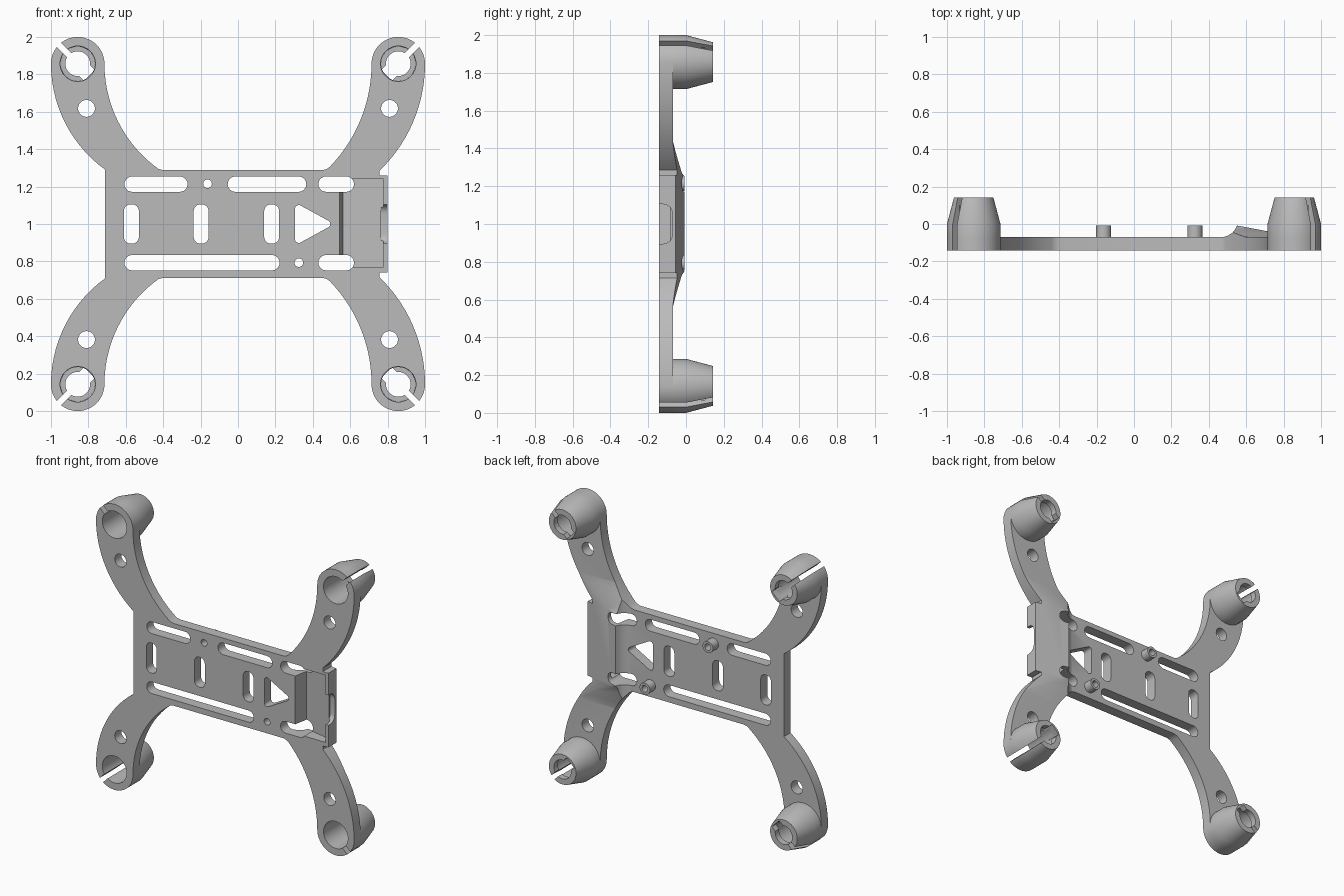
import bpy, bmesh, math
from mathutils import Matrix, Vector

if "Cube" in bpy.data.objects:
    bpy.data.objects.remove(bpy.data.objects["Cube"])

FRONT, BACK = -0.143, -0.07      # front and rear faces of the plate
MX, MZ, MR = 0.857, 1.857, 0.143  # motor mount centre and radius

grey = bpy.data.materials.new("plain grey")
grey.use_nodes = True
grey.diffuse_color = (0.5, 0.5, 0.5, 1)
grey.node_tree.nodes["Principled BSDF"].inputs["Base Color"].default_value = (0.5, 0.5, 0.5, 1)


def make(name, bm):
    bmesh.ops.recalc_face_normals(bm, faces=bm.faces)
    mesh = bpy.data.meshes.new(name)
    bm.to_mesh(mesh)
    bm.free()
    mesh.materials.append(grey)
    obj = bpy.data.objects.new(name, mesh)
    bpy.context.collection.objects.link(obj)
    return obj


def prism(name, pts, a, b, axis="y"):
    """Extrude a flat profile from a to b along one axis."""
    place = {"x": lambda u, v, t: (t, u, v),
             "y": lambda u, v, t: (u, t, v),
             "z": lambda u, v, t: (u, v, t)}[axis]
    bm = bmesh.new()
    lo, hi = [[bm.verts.new(place(u, v, t)) for u, v in pts] for t in (a, b)]
    bm.faces.new(lo)
    bm.faces.new(hi)
    n = len(pts)
    for i in range(n):
        j = (i + 1) % n
        bm.faces.new((lo[i], lo[j], hi[j], hi[i]))
    return make(name, bm)


def lathe(name, cx, cz, profile, n=48):
    """Solid of revolution about a y-aligned axis; profile holds (radius, y)."""
    bm = bmesh.new()
    rings = [[bm.verts.new((cx + r * math.cos(k * math.tau / n), y,
                            cz + r * math.sin(k * math.tau / n))) for k in range(n)]
             for r, y in profile]
    for p, q in zip(rings, rings[1:]):
        for k in range(n):
            bm.faces.new((p[k], p[k - 1], q[k - 1], q[k]))
    bm.faces.new(rings[0])
    bm.faces.new(rings[-1])
    return make(name, bm)


def boolean(obj, tool, op="DIFFERENCE"):
    mod = obj.modifiers.new("cut", "BOOLEAN")
    mod.operation, mod.solver, mod.object = op, "EXACT", tool
    bpy.context.view_layer.objects.active = obj
    bpy.ops.object.modifier_apply(modifier=mod.name)
    bpy.data.objects.remove(tool)


def rounded(corners, r, n=6):
    """Round each corner of a counter-clockwise convex polygon."""
    out, m = [], len(corners)
    for i, (x, z) in enumerate(corners):
        (px, pz), (qx, qz) = corners[i - 1], corners[(i + 1) % m]
        a0 = math.atan2(z - pz, x - px) - math.pi / 2
        turn = (math.atan2(qz - z, qx - x) - math.pi / 2 - a0) % math.tau
        mid, d = a0 + turn / 2, r / math.cos(turn / 2)
        cx, cz = x - d * math.cos(mid), z - d * math.sin(mid)
        out += [(cx + r * math.cos(a0 + turn * k / n),
                 cz + r * math.sin(a0 + turn * k / n)) for k in range(n + 1)]
    return out


def box(x0, x1, z0, z1):
    return [(x0, z0), (x1, z0), (x1, z1), (x0, z1)]


def diagonal_box(cx, cz, sx, sz, r0, r1, width, y0, y1):
    """Radial cutter pointing to a corner from a mount centre."""
    turn = Matrix.Rotation(math.atan2(sz, sx), 2)
    pts = [Vector((cx, cz)) + turn @ Vector(p) for p in box(r0, r1, -width / 2, width / 2)]
    return prism("cutter", pts, y0, y1)


def arm_edge(side, top_x, base_x, base_z, n=14):
    """Arc that leaves the mount vertically and bends in to the body."""
    dx, dz = top_x - base_x, MZ - base_z
    R = (dx * dx + dz * dz) / (2 * dx)
    end = math.asin(dz / R)
    return [(side * (top_x - R + R * math.cos(end * k / n)), MZ - R * math.sin(end * k / n))
            for k in range(n + 1)]


def cap(side, n=24):
    """Half circle round the mount, from the outer to the inner edge."""
    return [(side * (MX + MR * math.cos(math.pi * k / n)), MZ + MR * math.sin(math.pi * k / n))
            for k in range(1, n)]


# Outline of the plate: upper half, then its mirror
left = arm_edge(-1, MX + MR, 0.71, 1.29)[::-1] + cap(-1) + arm_edge(-1, MX - MR, 0.44, 1.305)
right = arm_edge(1, MX - MR, 0.49, 1.305)[::-1] + cap(1)[::-1] + arm_edge(1, MX + MR, 0.757, 1.285)
upper = left + [(-0.425, 1.294), (-0.40, 1.288), (0.45, 1.288), (0.475, 1.294)] + right
upper += [(0.757, 1.26), (0.8, 1.26)]
outline = upper + [(x, 2 - z) for x, z in reversed(upper)]

# Frame: flat slab with a raised tilted bulge behind, trimmed to the outline
frame = prism("frame_plate", box(-1.2, 1.2, -0.2, 2.2), -0.3, BACK)
bulge = prism("bulge", [(0.44, -0.1), (0.47, BACK - 0.002), (0.50, -0.063), (0.525, -0.048),
                        (0.54, -0.03), (0.55, -0.008), (0.9, -0.074), (0.9, -0.1)],
              0.4, 1.6, "z")
rise = [(-0.072, 1.45), (-0.06, 1.40), (-0.043, 1.34), (-0.022, 1.27), (0.0, 1.24)]
ridge = [(-0.2, 1.45)] + rise + [(y, 2 - z) for y, z in reversed(rise)] + [(-0.2, 0.55)]
boolean(bulge, prism("ridge", ridge, 0.3, 1.1, "x"), "INTERSECT")
boolean(frame, bulge, "UNION")
boolean(frame, prism("outline", outline, FRONT, 0.1), "INTERSECT")

# Tilted pocket at the end with a notched lip
boolean(frame, prism("pocket", [(0.562, -0.045), (0.533, -0.2), (0.777, -0.2), (0.777, -0.087)],
                     0.77, 1.24, "z"))
boolean(frame, prism("notch", rounded(box(-0.25, -0.072, 0.895, 1.105), 0.05), 0.765, 0.9, "x"))

# Long slots, short slots and the triangular window
slots = [(x0, x1, z - 0.041, z + 0.041, 0.0405) for x0, x1, z in
         [(-0.607, -0.27, 1.213), (-0.055, 0.365, 1.213), (0.43, 0.62, 1.213),
          (-0.607, 0.222, 0.793), (0.43, 0.62, 0.793)]]
slots += [(x, x + 0.08, 0.895, 1.105, 0.036) for x in (-0.61, -0.237, 0.14)]
windows = [rounded(box(x0, x1, z0, z1), r) for x0, x1, z0, z1, r in slots]
windows.append(rounded([(0.305, 0.885), (0.515, 1.0), (0.305, 1.115)], 0.02))
for pts in windows:
    boolean(frame, prism("window", pts, -0.3, 0.2))

# Standoffs behind the two small screw holes
for name, x, z in (("upper_standoff", -0.163, 1.215), ("lower_standoff", 0.325, 0.793)):
    standoff = lathe(name, x, z, [(0.04, BACK - 0.01), (0.04, -0.008)], 32)
    for part in (frame, standoff):
        boolean(part, lathe("screw_hole", x, z, [(0.023, -0.3), (0.023, 0.2)], 24))

# Motor mounts: tapered cups with a bore, a corner slit and an inner notch
for sx, xname in ((-1, "right"), (1, "left")):
    for sz, zname in ((-1, "lower"), (1, "upper")):
        cx, cz = sx * MX, 1 + sz * (MZ - 1)
        mount = lathe(f"{zname}_{xname}_mount", cx, cz,
                      [(MR, BACK - 0.002), (MR, 0.0), (0.105, 0.143)])
        for part in (frame, mount):
            boolean(part, lathe("bore", cx, cz, [(0.096, -0.3), (0.092, 0.1),
                                                 (0.066, 0.1), (0.066, 0.3)]))
            boolean(part, diagonal_box(cx, cz, sx, sz, 0.02, 0.25, 0.034, -0.3, 0.3))
        boolean(mount, diagonal_box(cx, cz, -sx, -sz, 0.02, 0.088, 0.08, 0.05, 0.3))
        boolean(frame, lathe("arm_hole", sx * 0.81, 1 + sz * 0.618, [(0.045, -0.3), (0.045, 0.2)], 32))

# Smooth the curved walls and keep the hard edges
for obj in bpy.context.scene.objects:
    obj.select_set(obj.type == "MESH")
bpy.context.view_layer.objects.active = frame
bpy.ops.object.shade_smooth_by_angle(angle=math.radians(30))
